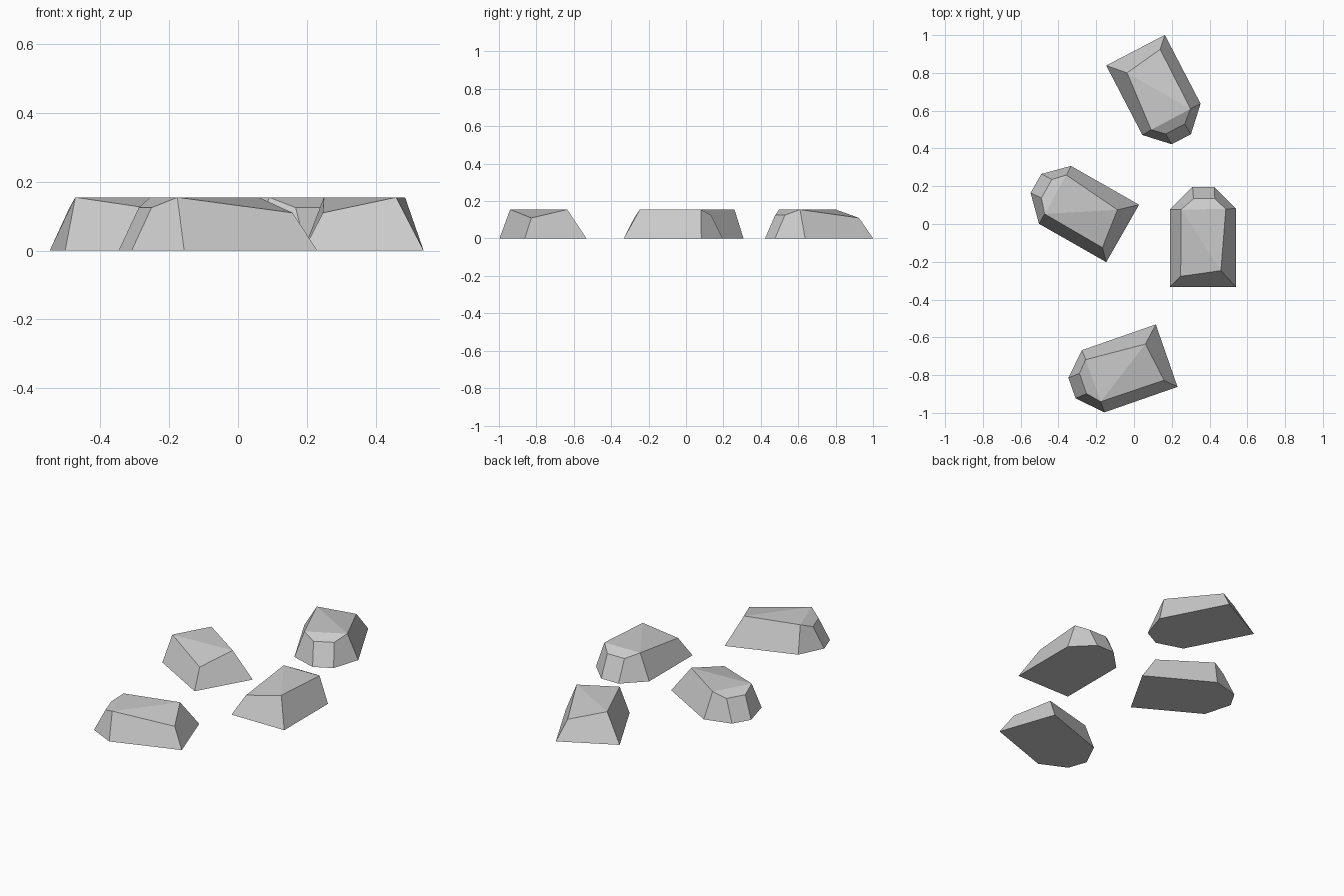
import bpy, bmesh
from math import radians
from mathutils import Matrix

if "Cube" in bpy.data.objects:
    bpy.data.objects.remove(bpy.data.objects["Cube"])

# One stone: heel edge centred at the origin, bevelled toe towards +y
BASE = [(-.175, 0, 0), (.175, 0, 0), (.175, .415, 0),
        (.06, .53, 0), (-.055, .53, 0), (-.175, .41, 0)]
TOP = [(-.118, .056, .11), (.095, .086, .155), (.121, .412, .155),
       (.063, .467, .125), (-.05, .467, .125), (-.115, .41, .155)]


def stone(name, x, y, angle):
    bm = bmesh.new()
    b = [bm.verts.new(p) for p in BASE]
    t = [bm.verts.new(p) for p in TOP]
    bm.faces.new(b[::-1])
    for i in range(6):
        j = (i + 1) % 6
        bm.faces.new((b[i], b[j], t[j], t[i]))
    # Top: dropped heel corner, level middle, sloping toe
    for f in ((0, 1, 5), (1, 2, 5), (2, 3, 4, 5)):
        bm.faces.new([t[k] for k in f])
    bmesh.ops.recalc_face_normals(bm, faces=bm.faces)
    mesh = bpy.data.meshes.new(name)
    bm.to_mesh(mesh)
    bm.free()
    ob = bpy.data.objects.new(name, mesh)
    bpy.context.collection.objects.link(ob)
    ob.matrix_world = Matrix.Translation((x, y, 0)) @ Matrix.Rotation(radians(angle), 4, 'Z')


# Four stepping stones
stone("right_stone", .365, -.333, 0)
stone("left_stone", -.06, -.05, 60.3)
stone("front_stone", .173, -.697, 109.2)
stone("back_stone", .008, .92, 207.5)
